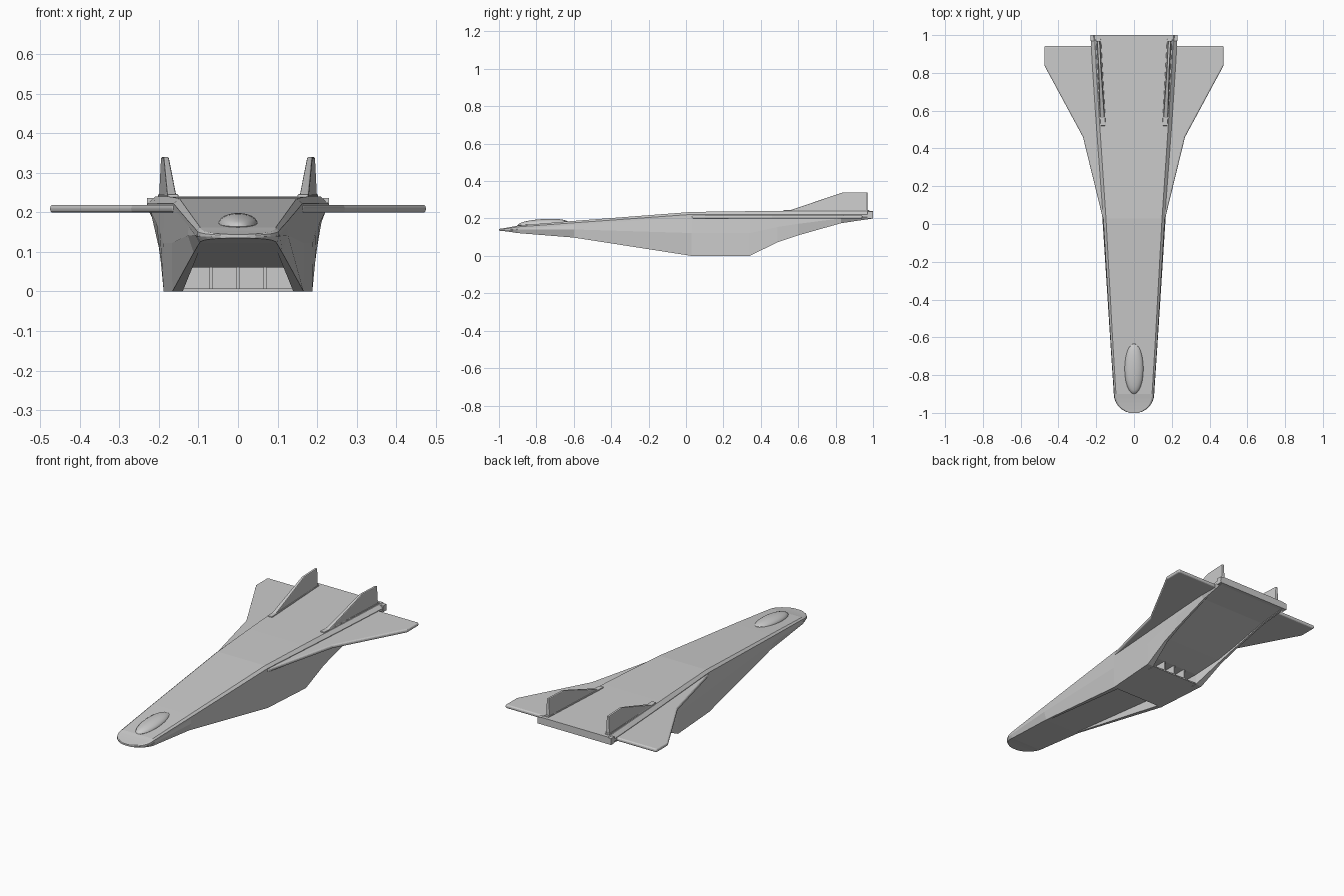
import bpy, bmesh, math
from mathutils import Vector

cube = bpy.data.objects.get("Cube")
if cube:
    bpy.data.objects.remove(cube)


def make_object(name, bm):
    bmesh.ops.remove_doubles(bm, verts=bm.verts, dist=0.0004)
    bmesh.ops.recalc_face_normals(bm, faces=bm.faces)
    mesh = bpy.data.meshes.new(name)
    bm.to_mesh(mesh)
    bm.free()
    obj = bpy.data.objects.new(name, mesh)
    bpy.context.collection.objects.link(obj)
    return obj


def loft(name, rings):
    bm = bmesh.new()
    loops = [[bm.verts.new(p) for p in ring] for ring in rings]
    count = len(loops[0])
    for a, b in zip(loops, loops[1:]):
        for i in range(count):
            j = (i + 1) % count
            bm.faces.new((a[i], a[j], b[j], b[i]))
    bm.faces.new(loops[0])
    bm.faces.new(loops[-1])
    return make_object(name, bm)


def box(name, low, high):
    low, high = Vector(low), Vector(high)
    bm = bmesh.new()
    bmesh.ops.create_cube(bm, size=1)
    for v in bm.verts:
        v.co = (low + high) / 2 + v.co * (high - low)
    return make_object(name, bm)


def mirror(obj):
    mod = obj.modifiers.new("Mirror", "MIRROR")
    mod.use_axis = (True, False, False)


def bevel(obj, width, segments):
    mod = obj.modifiers.new("Bevel", "BEVEL")
    mod.width, mod.segments = width, segments
    mod.limit_method = "ANGLE"


# Fuselage stations: y, shoulder width, shoulder z, deck z,
# keel width, keel z, channel width, channel ceiling z
stations = [
    (-0.9, 0.105, 0.155, 0.162, 0.098, 0.122, 0.09, 0.122),
    (-0.6, 0.125, 0.177, 0.187, 0.112, 0.098, 0.1, 0.098),
    (0.03, 0.163, 0.222, 0.235, 0.166, 0, 0.14, 0.06),
    (0.34, 0.186, 0.222, 0.239, 0.188, 0, 0.15, 0.06),
    (0.49, 0.197, 0.222, 0.24, 0.195, 0.073, 0.178, 0.095),
    (0.6, 0.205, 0.222, 0.24, 0.2, 0.11, 0.187, 0.122),
    (0.83, 0.22, 0.222, 0.24, 0.211, 0.175, 0.2, 0.18),
    (1, 0.23, 0.222, 0.24, 0.218, 0.2, 0.205, 0.203),
]


def section(y, shoulder, zs, deck, keel, zk, channel, zc):
    middle = max(shoulder, keel) * 0.99 + 0.003
    half = [(shoulder * 0.91, deck), (shoulder, zs), (shoulder, zs - 0.012),
            (middle, zs * 0.55 + zk * 0.45), (keel, zk), (channel, zk), (channel, zc)]
    return ([Vector((x, y, z)) for x, z in half]
            + [Vector((-x, y, z)) for x, z in reversed(half)])


# Rounded nose rings shrink along an elliptical arc
rings = []
first, second = section(*stations[0]), section(*stations[1])
for step in range(6):
    angle = math.radians(12 + 13 * step)
    back = 0.1 * math.cos(angle) / math.cos(math.radians(12))
    ring = []
    for p, q in zip(first, second):
        r = p + (p - q) * (back / 0.3)
        ring.append(Vector((p.x * math.sin(angle), p.y - back,
                            r.z + (0.138 - r.z) * (back * 6))))
    rings.append(ring)
rings += [section(*s) for s in stations]
loft("fuselage", rings)

# Engine duct: lower cowl, internal bulkhead and dividers
box("engine_cowl", (-0.148, 0.03, 0), (0.148, 0.34, 0.007))
box("engine_bulkhead", (-0.147, 0.17, 0.003), (0.147, 0.2, 0.062))
for i in (-1, 0, 1):
    x = i * 0.068
    box(f"duct_divider_{i + 2}", (x - 0.004, 0.035, 0.003), (x + 0.004, 0.34, 0.062))

# Rear edge flange
box("tail_flange", (-0.23, 0.97, 0.2), (0.23, 1, 0.236))

# Flat delta wings with rounded edges
outline = [(0.13, 0.03), (0.165, 0.03), (0.27, 0.46), (0.475, 0.84),
           (0.475, 0.943), (0.13, 0.943)]
wing = loft("wing", [[(x, y, z) for x, y in outline] for z in (0.199, 0.219)])
mirror(wing)
bevel(wing, 0.008, 3)

# Toed-out tail fins that thin towards the tip
profile = [(0.53, 0.235), (0.84, 0.34), (0.97, 0.34), (0.97, 0.235)]


def fin_ring(side):
    return [(0.166 + (y - 0.53) * 0.05 + side * (0.012 - (z - 0.235) * 0.05), y, z)
            for y, z in profile]


fin = loft("tail_fin", [fin_ring(-1), fin_ring(1)])
mirror(fin)
bevel(fin, 0.004, 2)

# Raised rails under the fins
rail = loft("fin_rail", [
    [(x + side * 0.014, y, z) for x, y in ((0.164, 0.52), (0.189, 0.98))
     for z in (0.23, 0.246)][:2]
    + [(0.189 + side * 0.014, 0.98, z) for z in (0.246, 0.23)]
    for side in (-1, 1)])
mirror(rail)
bevel(rail, 0.004, 2)

# Teardrop canopy half sunk into the deck
bm = bmesh.new()
bmesh.ops.create_uvsphere(bm, u_segments=24, v_segments=12, radius=1)
for v in bm.verts:
    x, y, z = v.co
    v.co = (x * 0.05, y * 0.135 - 0.765, z * 0.025 + 0.172 + y * 0.008)
canopy = make_object("canopy", bm)
bpy.ops.object.select_all(action="DESELECT")
canopy.select_set(True)
bpy.context.view_layer.objects.active = canopy
bpy.ops.object.shade_smooth_by_angle()
